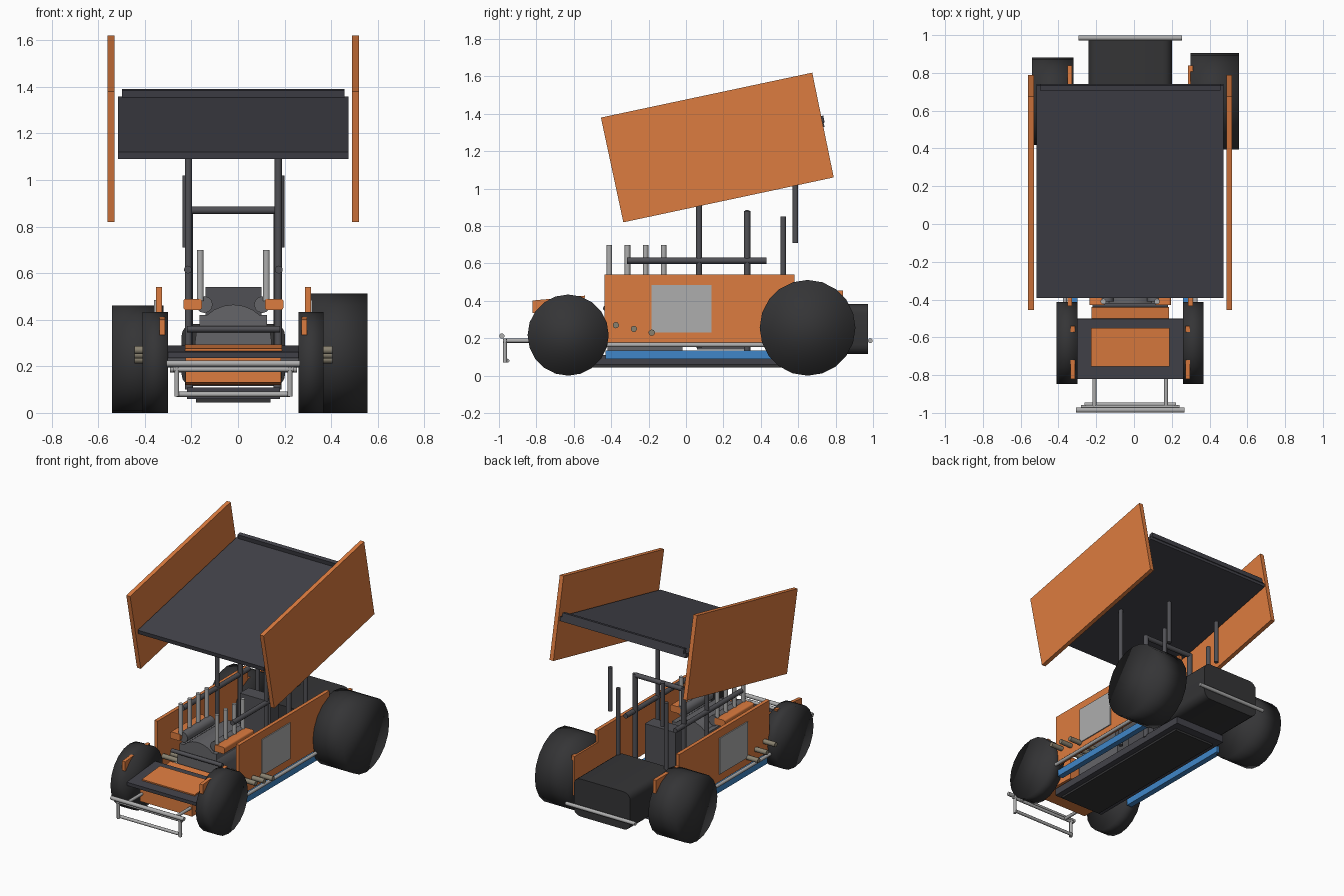
import bpy, bmesh, math
from mathutils import Vector, Matrix

if "Cube" in bpy.data.objects:
    bpy.data.objects.remove(bpy.data.objects["Cube"])

CX = -0.02  # car centreline


def mat(name, r, g, b):
    m = bpy.data.materials.new(name)
    m.diffuse_color = (r, g, b, 1)
    m.use_nodes = True
    m.node_tree.nodes["Principled BSDF"].inputs["Base Color"].default_value = m.diffuse_color
    return m


ORANGE = mat("orange", 0.72, 0.2, 0.05)
BLUE = mat("blue", 0.05, 0.24, 0.58)
RUBBER = mat("rubber", 0.035, 0.035, 0.037)
CARBON = mat("carbon", 0.055, 0.055, 0.068)
TUBE = mat("tube", 0.08, 0.08, 0.09)
STEEL = mat("steel", 0.42, 0.42, 0.42)
IRON = mat("iron", 0.13, 0.13, 0.14)
PIPE = mat("pipe", 0.25, 0.22, 0.16)


def finish(name, bm, m, smooth=None):
    bmesh.ops.recalc_face_normals(bm, faces=bm.faces)
    me = bpy.data.meshes.new(name)
    bm.to_mesh(me)
    bm.free()
    me.materials.append(m)
    ob = bpy.data.objects.new(name, me)
    bpy.context.collection.objects.link(ob)
    if smooth is not None:
        bpy.context.view_layer.objects.active = ob
        ob.select_set(True)
        if smooth >= 180:
            bpy.ops.object.shade_smooth()
        else:
            bpy.ops.object.shade_smooth_by_angle(angle=math.radians(smooth))
        ob.select_set(False)
    return ob


def box(name, x, y, z, m, tilt=0, bevel=0):
    """Box from ranges; x is relative to the centreline, tilt turns about x."""
    bm = bmesh.new()
    c = Vector((CX + sum(x) / 2, sum(y) / 2, sum(z) / 2))
    s = Matrix.Diagonal((x[1] - x[0], y[1] - y[0], z[1] - z[0], 1))
    r = Matrix.Rotation(math.radians(tilt), 4, 'X')
    bmesh.ops.create_cube(bm, size=1, matrix=Matrix.Translation(c) @ r @ s)
    if bevel:
        along = [e for e in bm.edges
                 if abs(e.verts[0].co.y - e.verts[1].co.y) > 0.05]
        bmesh.ops.bevel(bm, geom=along, offset=bevel, segments=4,
                        affect='EDGES', profile=0.5)
    return finish(name, bm, m, 35 if bevel else None)


def rod(name, a, b, r, m, sides=10, smooth=40):
    """Cylinder between two points, x relative to the centreline."""
    a, b = Vector(a), Vector(b)
    off = Vector((CX, 0, 0))
    bm = bmesh.new()
    q = (b - a).to_track_quat('Z', 'Y').to_matrix().to_4x4()
    bmesh.ops.create_cone(bm, cap_ends=True, segments=sides, radius1=r, radius2=r,
                          depth=(b - a).length,
                          matrix=Matrix.Translation((a + b) / 2 + off) @ q)
    return finish(name, bm, m, smooth)


def plate(name, x, pts, m):
    """Side profile in (y, z) extruded over an x range."""
    bm = bmesh.new()
    f = bm.faces.new([bm.verts.new((CX + x[0], y, z)) for y, z in pts])
    g = bmesh.ops.extrude_face_region(bm, geom=[f])["geom"]
    bmesh.ops.translate(bm, vec=(x[1] - x[0], 0, 0),
                        verts=[v for v in g if isinstance(v, bmesh.types.BMVert)])
    return finish(name, bm, m)


def sx(s, a, b):
    return tuple(sorted((s * a, s * b)))


# tyres: inner x, outer x, y, radius
for name, x0, x1, y, r in (("front_left_tyre", -0.39, -0.28, -0.63, 0.217),
                           ("front_right_tyre", 0.28, 0.387, -0.63, 0.217),
                           ("rear_left_tyre", -0.52, -0.30, 0.65, 0.231),
                           ("rear_right_tyre", 0.32, 0.575, 0.65, 0.256)):
    rod(name, (x0, y, r), (x1, y, r), r, RUBBER, 20, 180)
rod("front_axle", (-0.33, -0.63, 0.215), (0.33, -0.63, 0.215), 0.02, TUBE)
rod("rear_axle", (-0.4, 0.65, 0.24), (0.4, 0.65, 0.24), 0.025, TUBE)

# top wing
box("wing_panel", (-0.495, 0.495), (-0.4, 0.75), (1.21, 1.24), CARBON, 12)
box("wing_lip", (-0.478, 0.478), (0.71, 0.738), (1.35, 1.388), CARBON, 12)

# floor, nose and tank
box("floor", (-0.2, 0.2), (-0.6, 0.66), (0.06, 0.11), CARBON)
box("skid_plate", (-0.16, 0.16), (-0.58, 0.6), (0.045, 0.065), RUBBER)
plate("nose_body", (-0.205, 0.205),
      [(-0.78, 0.13), (-0.44, 0.12), (-0.44, 0.285), (-0.78, 0.235)], ORANGE)
box("nose_wing", (-0.28, 0.28), (-0.82, -0.5), (0.25, 0.275), CARBON, 5)
box("nose_inlay", (-0.208, 0.208), (-0.755, -0.55), (0.268, 0.285), ORANGE, 5)
box("fuel_tank", (-0.222, 0.222), (0.5, 0.972), (0.115, 0.382), RUBBER, 0, 0.05)
box("seat_base", (-0.12, 0.12), (0.06, 0.32), (0.14, 0.24), TUBE)
box("seat_back", (-0.12, 0.12), (0.22, 0.32), (0.2, 0.54), TUBE)

# engine
rod("engine_block", (0, -0.42, 0.3), (0, -0.02, 0.3), 0.165, IRON, 24)
box("engine_sump", (-0.145, 0.145), (-0.42, -0.02), (0.12, 0.42), IRON)
rod("engine_crossbar", (-0.2, -0.43, 0.36), (0.2, -0.43, 0.36), 0.014, TUBE)

for s, side in ((-1, "left"), (1, "right")):
    # wing side plate
    plate(side + "_wing_plate", sx(s, 0.51, 0.54),
          [(-0.455, 1.38), (0.675, 1.62), (0.79, 1.06), (-0.335, 0.82)], ORANGE)
    # bodywork
    plate(side + "_body_panel", sx(s, 0.307, 0.333),
          [(-0.435, 0.175), (0.84, 0.175), (0.84, 0.455), (0.58, 0.455),
           (0.58, 0.54), (-0.435, 0.54)], ORANGE)
    box(side + "_blank_panel", sx(s, 0.33, 0.34), (-0.185, 0.135), (0.23, 0.485), STEEL)
    box(side + "_rocker", sx(s, 0.28, 0.32), (-0.43, 0.5), (0.088, 0.135), BLUE)
    plate(side + "_front_fin", sx(s, 0.293, 0.317),
          [(-0.82, 0.335), (-0.55, 0.35), (-0.54, 0.428), (-0.82, 0.402)], ORANGE)
    rod(side + "_side_bar", (s * 0.345, -0.43, 0.165), (s * 0.345, 0.45, 0.165), 0.012, STEEL)
    # valve cover, manifold and intake stacks
    box(side + "_valve_cover", sx(s, 0.135, 0.215), (-0.43, -0.1), (0.442, 0.49),
        ORANGE, 0, 0.012)
    rod(side + "_manifold", (s * 0.125, -0.41, 0.465), (s * 0.125, -0.1, 0.465), 0.036, IRON, 12)
    for i in range(4):
        y = -0.41 + i * 0.097
        rod(f"{side}_stack_{i}", (s * 0.142, y, 0.48), (s * 0.142, y, 0.70), 0.015, STEEL)
    # exhaust stubs
    for i in range(3):
        y, z = -0.375 + i * 0.096, 0.27 - i * 0.02
        rod(f"{side}_exhaust_{i}", (s * 0.13, y, z), (s * 0.425, y, z), 0.017, PIPE)
    # cage and wing posts
    rod(side + "_wing_post", (s * 0.193, 0.07, 0.15), (s * 0.193, 0.07, 1.2), 0.016, TUBE)
    rod(side + "_hoop_post", (s * 0.19, 0.327, 0.1), (s * 0.19, 0.327, 0.88), 0.018, TUBE)
    rod(side + "_rear_post", (s * 0.19, 0.52, 0.15), (s * 0.19, 0.52, 0.85), 0.015, TUBE)
    rod(side + "_wing_ram", (s * 0.205, 0.585, 0.71), (s * 0.205, 0.585, 1.02), 0.015, TUBE)
    rod(side + "_cage_rail", (s * 0.195, -0.315, 0.615), (s * 0.195, 0.43, 0.615), 0.017, TUBE)
    # front bumper uprights and arms
    rod(side + "_bumper_upright", (s * 0.243, -0.968, 0.07), (s * 0.243, -0.968, 0.2), 0.011, STEEL)
    rod(side + "_bumper_arm", (s * 0.19, -0.97, 0.187), (s * 0.19, -0.78, 0.187), 0.011, STEEL)

# crossbars
rod("hoop_top", (-0.19, 0.327, 0.87), (0.19, 0.327, 0.87), 0.017, TUBE)
rod("bumper_top_bar", (-0.287, -0.985, 0.212), (0.287, -0.985, 0.212), 0.014, STEEL)
rod("bumper_mid_bar", (-0.26, -0.968, 0.187), (0.26, -0.968, 0.187), 0.011, STEEL)
rod("bumper_low_bar", (-0.243, -0.955, 0.08), (0.243, -0.955, 0.08), 0.011, STEEL)
rod("rear_bumper", (-0.273, 0.985, 0.187), (0.273, 0.985, 0.187), 0.013, STEEL)
